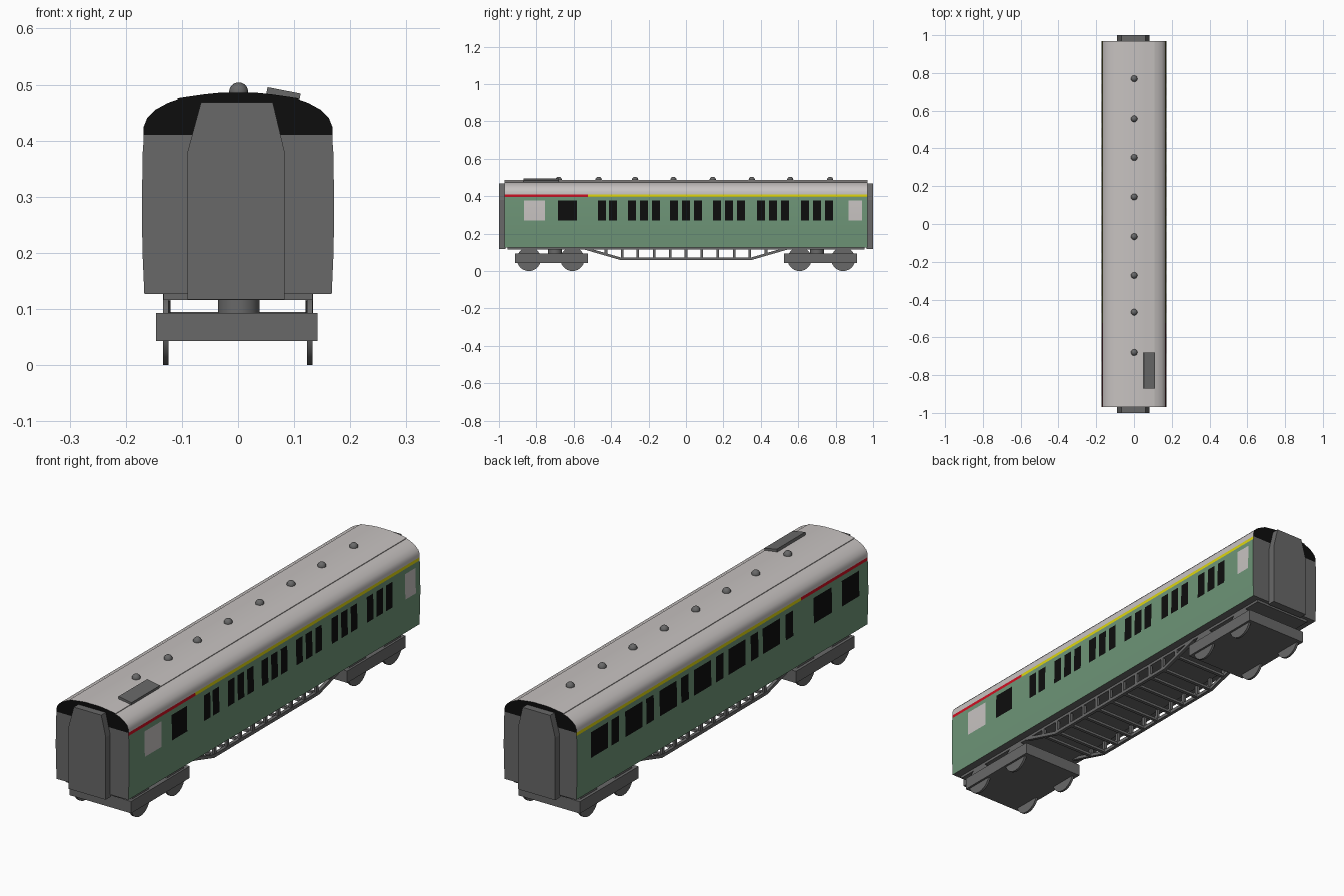
import bpy, bmesh, math
from mathutils import Vector, Matrix

if "Cube" in bpy.data.objects:
    bpy.data.objects.remove(bpy.data.objects["Cube"])


def mat(name, r, g, b):
    m = bpy.data.materials.new(name)
    m.diffuse_color = (r, g, b, 1)
    m.use_nodes = True
    m.node_tree.nodes["Principled BSDF"].inputs["Base Color"].default_value = m.diffuse_color
    return m


GREEN = mat("green_paint", .155, .30, .185)
ROOF = mat("pale_grey", .57, .54, .53)
GREY = mat("dark_grey", .14, .14, .14)
BLACK = mat("black", .004, .004, .004)
YELLOW = mat("yellow_stripe", .72, .66, .005)
RED = mat("red_stripe", .62, .005, .015)


def finish(name, bm, mats, smooth=None):
    bmesh.ops.recalc_face_normals(bm, faces=bm.faces)
    me = bpy.data.meshes.new(name)
    bm.to_mesh(me)
    bm.free()
    for m in mats:
        me.materials.append(m)
    ob = bpy.data.objects.new(name, me)
    bpy.context.collection.objects.link(ob)
    if smooth:
        bpy.ops.object.select_all(action='DESELECT')
        ob.select_set(True)
        bpy.context.view_layer.objects.active = ob
        bpy.ops.object.shade_smooth_by_angle(angle=math.radians(smooth))
    return ob


def add_box(bm, x0, x1, y0, y1, z0, z1, rot=None):
    m = Matrix.Translation(((x0 + x1) / 2, (y0 + y1) / 2, (z0 + z1) / 2))
    if rot:
        m = m @ rot
    bmesh.ops.create_cube(bm, size=1, matrix=m @ Matrix.Diagonal((x1 - x0, y1 - y0, z1 - z0, 1)))


def add_prism(bm, pts, offset):
    """Extrude a closed outline of 3D points by an offset vector."""
    f = bm.faces.new([bm.verts.new(p) for p in pts])
    ext = bmesh.ops.extrude_face_region(bm, geom=[f])
    vs = [v for v in ext["geom"] if isinstance(v, bmesh.types.BMVert)]
    bmesh.ops.translate(bm, verts=vs, vec=offset)
    if not f.is_valid or f not in bm.faces:
        return
    # extrude_face_region keeps or drops the start face; make sure there is one
    f.normal_update()


# Window layout along y: right compartment side and left corridor side
right_dark = [(-.685, -.583), (-.47, -.428), (-.412, -.369)]
for start in (-.31, -.086, .144, .38, .615):
    right_dark += [(start + k * .064, start + k * .064 + .043) for k in range(3)]
right_pale = [(-.866, -.754), (.87, .94)]
left_dark = [(-.728, -.607), (-.91, -.795)]
for i in range(6):
    w, n = .82 - .229 * i, .715 - .232 * i
    left_dark += [(w - .057, w + .057), (n - .025, n + .025)]

# Body shell: cross-section swept along y, faces coloured by position
L, STRIPE_Y = .97, -.525
half = [(.167, .127), (.170, .195), (.1715, .27), (.170, .377), (.1685, .397),
        (.168, .41), (.168, .425), (.162, .44), (.147, .455), (.125, .467),
        (.108, .473), (.108, .476), (.06, .483), (.03, .486)]
section = half + [(-x, z) for x, z in reversed(half)]
cuts = sorted({round(c, 4) for w in right_dark + right_pale + left_dark for c in w}
              | {-L, L, STRIPE_Y})


def shell_colour(c):
    def inside(ranges):
        return any(a < c.y < b for a, b in ranges)
    if c.z > .41:
        return 1
    if c.z > .397:
        return 5 if c.y < STRIPE_Y else 4
    if .27 < c.z < .377:
        if inside(right_dark if c.x > 0 else left_dark):
            return 3
        if c.x > 0 and inside(right_pale):
            return 1
    return 2 if c.z < .128 else 0


bm = bmesh.new()
rings = [[bm.verts.new((x, y, z)) for x, z in section] for y in cuts]
n = len(section)
for a, b in zip(rings, rings[1:]):
    for i in range(n):
        j = (i + 1) % n
        f = bm.faces.new((a[i], a[j], b[j], b[i]))
        f.material_index = shell_colour(f.calc_center_median())
for ring in (rings[0], rings[-1]):
    bm.faces.new(ring[:6] + ring[n - 6:]).material_index = 2   # end wall
    bm.faces.new(ring[5:n - 5]).material_index = 3             # black roof end
finish("coach_body", bm, [GREEN, ROOF, GREY, BLACK, YELLOW, RED], 35)

# Gangway connections at both ends
outline = [(-.09, .117), (.083, .117), (.083, .38), (.062, .468), (-.066, .468), (-.09, .38)]
bm = bmesh.new()
for s in (-1, 1):
    inner = [bm.verts.new((x, s * .965, z)) for x, z in outline]
    outer = [bm.verts.new((x, s, z)) for x, z in outline]
    bm.faces.new(inner)
    bm.faces.new(outer)
    for i in range(6):
        j = (i + 1) % 6
        bm.faces.new((inner[i], inner[j], outer[j], outer[i]))
finish("end_gangways", bm, [GREY])

# Roof ventilators
bm = bmesh.new()
for y in (.77, .557, .352, .143, -.067, -.272, -.467, -.68):
    bmesh.ops.create_uvsphere(bm, u_segments=16, v_segments=10, radius=.017,
                              matrix=Matrix.Translation((.001, y, .487)))
finish("roof_ventilators", bm, [GREY], 40)

# Roof hatch, tilted with the roof
bm = bmesh.new()
add_box(bm, .051, .111, -.87, -.68, .478, .49, Matrix.Rotation(math.radians(11), 4, 'Y'))
finish("roof_hatch", bm, [GREY])

# Floor sill
bm = bmesh.new()
add_box(bm, -.133, .133, -.955, .955, .116, .129)
finish("floor_sill", bm, [GREY])

# Truss rods, posts and cross bars under the floor
posts = [-.428, -.34, -.257, -.17, -.085, 0, .085, .17, .257, .34, .428]
path = [(-.54, .121), (-.35, .066), (.35, .066), (.54, .121)]


def rod_z(y):
    return .066 + max(0, abs(y) - .35) * .055 / .19


bm = bmesh.new()
for x in (-.127, .127):
    prev = None
    for y, z in path:
        cur = [bm.verts.new((x + dx, y, z + dz))
               for dx, dz in ((-.007, -.007), (.007, -.007), (.007, .007), (-.007, .007))]
        if prev:
            for i in range(4):
                j = (i + 1) % 4
                bm.faces.new((prev[i], prev[j], cur[j], cur[i]))
        else:
            bm.faces.new(cur)
        prev = cur
    bm.faces.new(prev)
    for y in posts:
        add_box(bm, x - .006, x + .006, y - .007, y + .007, rod_z(y), .12)
for y in posts:
    add_box(bm, -.122, .122, y - .007, y + .007, rod_z(y) - .005, rod_z(y) + .006)
finish("underframe_truss", bm, [GREY])

# Bogies: frame, pivot and four wheels each
for s, end in ((-1, "front"), (1, "rear")):
    bm = bmesh.new()
    add_box(bm, -.146, .142, s * .72 - .195, s * .72 + .195, .043, .093)
    finish(end + "_bogie_frame", bm, [GREY])
    bm = bmesh.new()
    bmesh.ops.create_cone(bm, cap_ends=True, segments=24, radius1=.037, radius2=.037,
                          depth=.034, matrix=Matrix.Translation((.001, s * .70, .104)))
    finish(end + "_bogie_pivot", bm, [GREY], 40)
    bm = bmesh.new()
    for y in (.607, .84):
        for x in (-.129, .128):
            bmesh.ops.create_cone(
                bm, cap_ends=True, segments=28, radius1=.064, radius2=.064, depth=.01,
                matrix=Matrix.Translation((x, s * y, .064)) @ Matrix.Rotation(math.pi / 2, 4, 'Y'))
    finish(end + "_bogie_wheels", bm, [GREY], 40)
